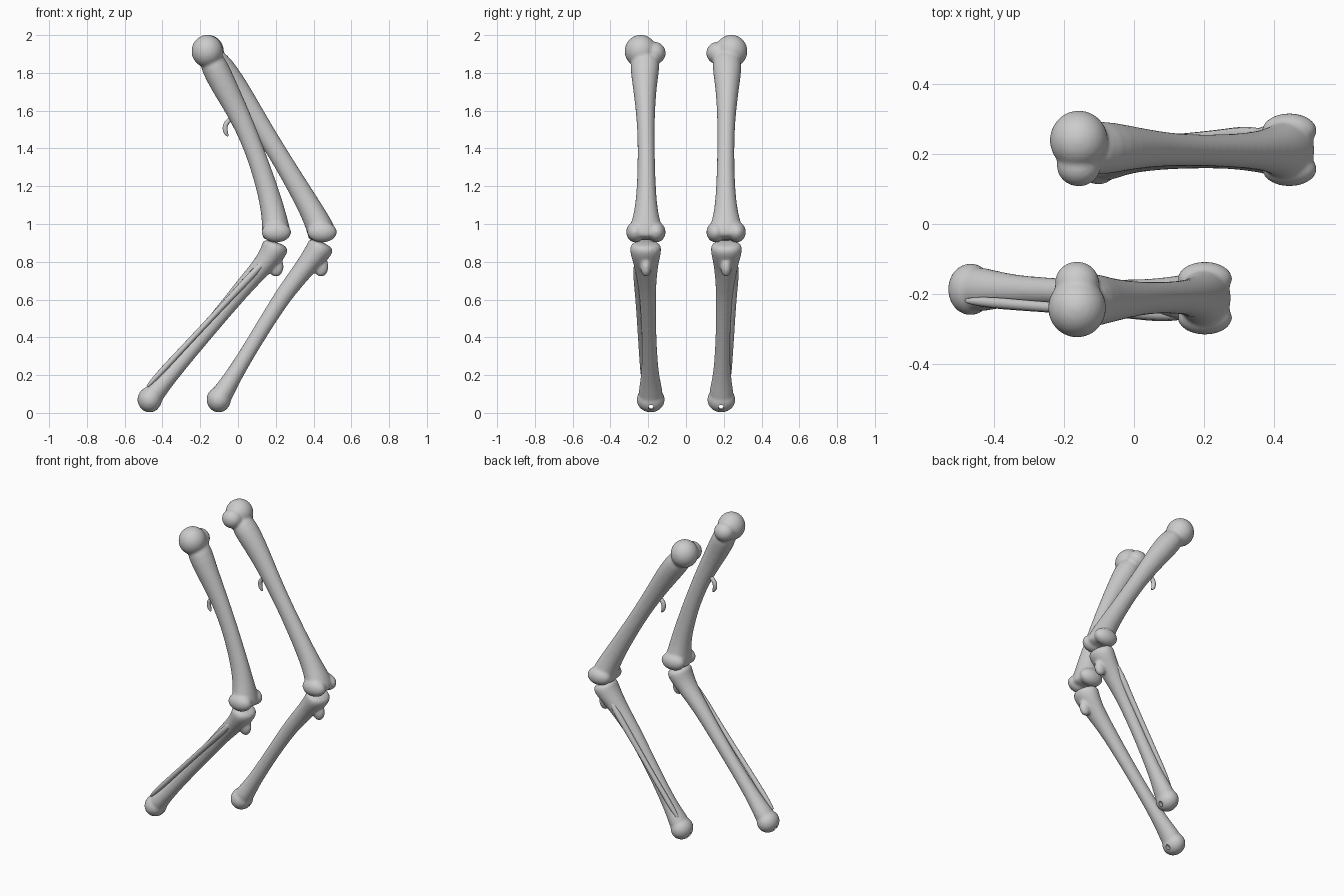
import bpy, bmesh, math
from mathutils import Vector, Matrix

cube = bpy.data.objects.get("Cube")
if cube:
    bpy.data.objects.remove(cube, do_unlink=True)

bone = bpy.data.materials.new("bone_grey")
bone.use_nodes = True
GREY = (0.6, 0.6, 0.6, 1)
bone.diffuse_color = GREY
bone.node_tree.nodes["Principled BSDF"].inputs["Base Color"].default_value = GREY


def loft(bm, path, sections, side, sides=16):
    """Closed tube: path of (x, z), sections of (half depth, half width, y)."""
    pts = [Vector((x, 0, z)) for x, z in path]
    rings = []
    for i, (p, (a, b, y)) in enumerate(zip(pts, sections)):
        tangent = (pts[min(i + 1, len(pts) - 1)] - pts[max(i - 1, 0)]).normalized()
        across = tangent.cross(Vector((0, 1, 0)))
        ring = []
        for k in range(sides):
            t = math.tau * k / sides
            pos = p + across * (a * math.cos(t))
            pos.y = side * y + b * math.sin(t)
            ring.append(bm.verts.new(pos))
        rings.append(ring)
    for r, s in zip(rings, rings[1:]):
        for k in range(sides):
            n = (k + 1) % sides
            bm.faces.new((r[k], r[n], s[n], s[k]))
    bm.faces.new(rings[0])
    bm.faces.new(rings[-1])


def knob(bm, centre, size):
    """Ellipsoid swelling that is fused into the bone."""
    m = Matrix.Translation(centre) @ Matrix.Diagonal((*size, 1))
    bmesh.ops.create_uvsphere(bm, u_segments=20, v_segments=12, radius=1, matrix=m)


def finish(bm, name, voxel=0.008, smooth=5):
    bmesh.ops.recalc_face_normals(bm, faces=bm.faces)
    mesh = bpy.data.meshes.new(name)
    bm.to_mesh(mesh)
    bm.free()
    mesh.materials.append(bone)
    mesh.shade_smooth()
    ob = bpy.data.objects.new(name, mesh)
    bpy.context.collection.objects.link(ob)
    sub = ob.modifiers.new("round", "SUBSURF")
    sub.levels = sub.render_levels = 2
    fuse = ob.modifiers.new("fuse", "REMESH")
    fuse.mode, fuse.voxel_size, fuse.use_smooth_shade = "VOXEL", voxel, True
    relax = ob.modifiers.new("relax", "SMOOTH")
    relax.factor, relax.iterations = 0.5, smooth
    return ob


def rod(name, points, radii):
    """Thin tapered bone along a curve."""
    cu = bpy.data.curves.new(name, "CURVE")
    cu.dimensions = "3D"
    cu.bevel_depth, cu.bevel_resolution, cu.use_fill_caps = 1, 3, True
    sp = cu.splines.new("NURBS")
    sp.points.add(len(points) - 1)
    for q, p, r in zip(sp.points, points, radii):
        q.co, q.radius = (*p, 1), r
    sp.use_endpoint_u, sp.order_u = True, 3
    cu.materials.append(bone)
    ob = bpy.data.objects.new(name, cu)
    bpy.context.collection.objects.link(ob)


THIGH = [(0.075, 0.095, 0.215), (0.072, 0.066, 0.22), (0.055, 0.047, 0.213), (0.051, 0.045, 0.21),
         (0.059, 0.052, 0.21), (0.068, 0.07, 0.212), (0.078, 0.098, 0.212), (0.075, 0.085, 0.212)]
SHIN = [(0.074, 0.08, 0.214), (0.073, 0.088, 0.214), (0.056, 0.066, 0.212), (0.05, 0.05, 0.206),
        (0.046, 0.043, 0.202), (0.041, 0.038, 0.195), (0.044, 0.045, 0.19),
        (0.057, 0.068, 0.187), (0.06, 0.06, 0.187)]


def leg(prefix, s, thigh, shin, spur, fibula):
    # thigh bone with its head and knee knuckles
    bm = bmesh.new()
    loft(bm, thigh, THIGH, s)
    hx, hz = thigh[0]
    knob(bm, (hx, s * 0.24, hz), (0.085, 0.087, 0.087))
    knob(bm, (hx, s * 0.168, hz - 0.01), (0.065, 0.062, 0.06))
    kx, kz = thigh[-2]
    for y in (0.157, 0.268):
        knob(bm, (kx, s * y, kz + 0.002), (0.08, 0.05, 0.055))
    finish(bm, prefix + "_thigh_bone")

    # shin bone with plateau, front bump and ankle knob
    bm = bmesh.new()
    loft(bm, shin, SHIN, s)
    px, pz = shin[1]
    knob(bm, (px + 0.01, s * 0.212, pz - 0.085), (0.04, 0.03, 0.055))
    ax, az = shin[-1]
    knob(bm, (ax, s * 0.187, az + 0.004), (0.066, 0.076, 0.068))
    ob = finish(bm, prefix + "_shin_bone")

    # small pin hole through the ankle
    cut = bmesh.new()
    bmesh.ops.create_cone(cut, cap_ends=True, segments=16, radius1=0.014, radius2=0.014, depth=0.3,
                          matrix=Matrix.Translation((ax, s * 0.185, 0.034)) @ Matrix.Rotation(math.radians(95), 4, "Y"))
    mesh = bpy.data.meshes.new(prefix + "_hole_cutter")
    cut.to_mesh(mesh)
    cut.free()
    mesh.materials.append(bone)
    cutter = bpy.data.objects.new(prefix + "_hole_cutter", mesh)
    bpy.context.collection.objects.link(cutter)
    cutter.hide_render = True
    cutter.hide_viewport = True
    cutter.display_type = "WIRE"
    hole = ob.modifiers.new("hole", "BOOLEAN")
    hole.operation, hole.object = "DIFFERENCE", cutter

    # slender outer bone beside the shin
    (tx, tz), (bx, bz) = fibula
    ys = (0.258, 0.262, 0.25, 0.238, 0.222, 0.22)
    ts = (0, 0.08, 0.35, 0.65, 0.95, 1)
    rod(prefix + "_outer_shin_bone",
        [(tx + (bx - tx) * t, s * y, tz + (bz - tz) * t) for t, y in zip(ts, ys)],
        (0.008, 0.022, 0.016, 0.015, 0.017, 0.006))

    # little hooked spur behind the thigh
    x, z = spur
    rod(prefix + "_spur",
        [(x + dx, s * 0.205, z + dz) for dx, dz in
         ((0.06, 0.075), (0.015, 0.05), (-0.018, 0.015), (-0.014, -0.03), (0.0, -0.045))],
        (0.012, 0.012, 0.014, 0.013, 0.004))


leg("right", -1,
    [(-0.163, 1.915), (-0.085, 1.75), (0.018, 1.56), (0.1, 1.36), (0.167, 1.15),
     (0.193, 1.03), (0.203, 0.955), (0.207, 0.915)],
    [(0.205, 0.906), (0.192, 0.86), (0.142, 0.79), (0.05, 0.69), (-0.025, 0.6),
     (-0.19, 0.4), (-0.36, 0.2), (-0.44, 0.11), (-0.468, 0.066)],
    (-0.052, 1.51), ((0.165, 0.83), (-0.48, 0.14)))
leg("left", 1,
    [(-0.158, 1.915), (-0.03, 1.75), (0.095, 1.56), (0.22, 1.36), (0.345, 1.15),
     (0.412, 1.03), (0.445, 0.955), (0.45, 0.915)],
    [(0.447, 0.906), (0.43, 0.86), (0.37, 0.79), (0.285, 0.68), (0.225, 0.6),
     (0.1, 0.4), (-0.02, 0.2), (-0.078, 0.11), (-0.102, 0.066)],
    (0.035, 1.51), ((0.38, 0.83), (-0.1, 0.14)))
